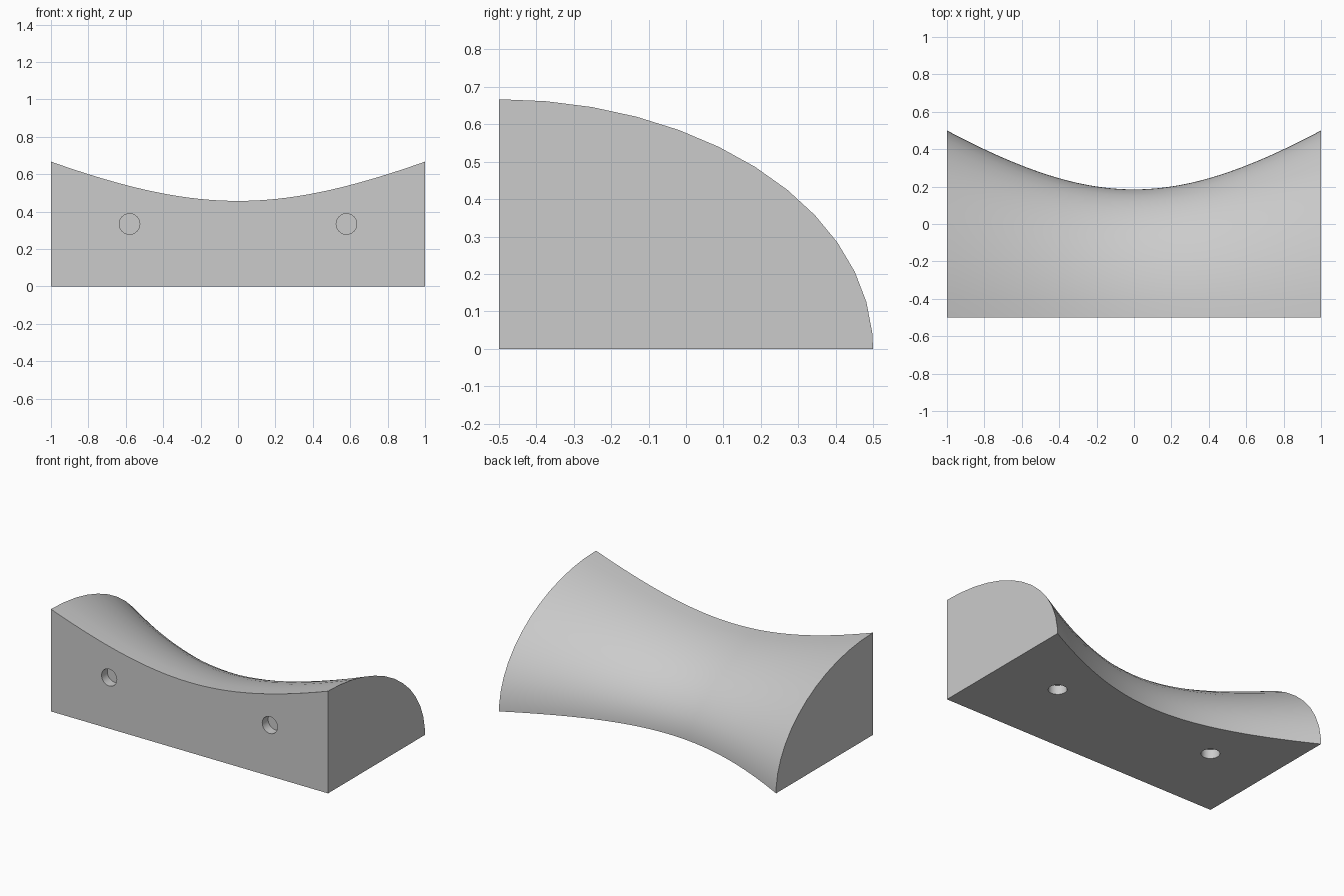
import bpy, bmesh, math
from mathutils import Matrix, Vector

if "Cube" in bpy.data.objects:
    bpy.data.objects.remove(bpy.data.objects["Cube"])

LENGTH_STEPS = 48
DEPTH, HEIGHT = 1.0, 0.667      # quarter-ellipse section at the ends
WAIST = 0.685                   # section scale at the middle
HOLE_X, HOLE_R, HOLE_DEPTH = 0.58, 0.055, 0.06

grey = bpy.data.materials.new("light_grey")
grey.diffuse_color = (0.6, 0.6, 0.6, 1)
grey.use_nodes = True
grey.node_tree.nodes["Principled BSDF"].inputs["Base Color"].default_value = grey.diffuse_color

# Section: square corner at front bottom, quarter ellipse from top to back
angles = [90 - 7.2 * i for i in range(13)] + [0]
section = [(0, 0)] + [(DEPTH * math.cos(math.radians(a)),
                       HEIGHT * math.sin(math.radians(a))) for a in angles]

# Saddle body: section swept along x with a hyperbolic waist
bm = bmesh.new()
rings = []
for i in range(LENGTH_STEPS + 1):
    x = -1 + 2 * i / LENGTH_STEPS
    s = math.sqrt(WAIST ** 2 + (1 - WAIST ** 2) * x * x)
    rings.append([bm.verts.new((x, -0.5 + s * y, s * z)) for y, z in section])
for a, b in zip(rings, rings[1:]):
    for j in range(len(section)):
        k = (j + 1) % len(section)
        bm.faces.new((a[j], a[k], b[k], b[j]))
bm.faces.new(rings[0])
bm.faces.new(rings[-1])
bmesh.ops.recalc_face_normals(bm, faces=bm.faces)
mesh = bpy.data.meshes.new("saddle_block")
bm.to_mesh(mesh)
bm.free()
mesh.materials.append(grey)
block = bpy.data.objects.new("saddle_block", mesh)
bpy.context.collection.objects.link(block)

# Shallow round holes: two in the front, two in the underside
bm = bmesh.new()
for x in (-HOLE_X, HOLE_X):
    for place in (Matrix.Translation((x, -0.5, HEIGHT / 2)) @ Matrix.Rotation(math.pi / 2, 4, 'X'),
                  Matrix.Translation((x, 0, 0))):
        bmesh.ops.create_cone(bm, cap_ends=True, segments=40, radius1=HOLE_R,
                              radius2=HOLE_R, depth=2 * HOLE_DEPTH, matrix=place)
cut_mesh = bpy.data.meshes.new("hole_cutter")
bm.to_mesh(cut_mesh)
bm.free()
cut_mesh.materials.append(grey)
cutter = bpy.data.objects.new("hole_cutter", cut_mesh)
bpy.context.collection.objects.link(cutter)
cutter.hide_render = True

holes = block.modifiers.new("holes", 'BOOLEAN')
holes.operation = 'DIFFERENCE'
holes.solver = 'EXACT'
holes.object = cutter
bpy.context.view_layer.objects.active = block
block.select_set(True)
bpy.ops.object.modifier_apply(modifier=holes.name)
bpy.data.objects.remove(cutter)

# Smooth saddle surface with crisp edges
bpy.ops.object.shade_smooth_by_angle(angle=math.radians(30))
